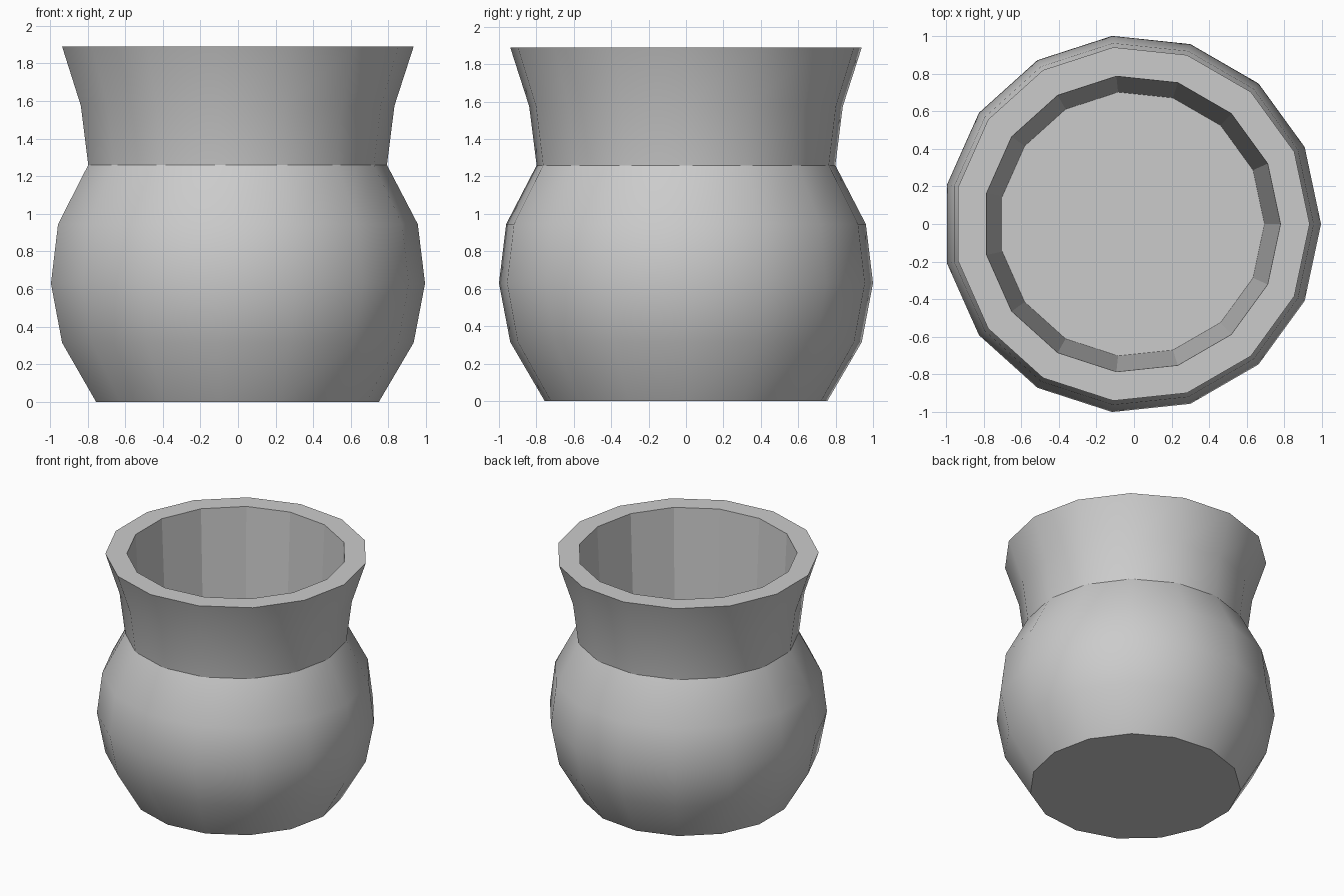
import bpy, bmesh
from math import cos, sin, tau

if "Cube" in bpy.data.objects:
    bpy.data.objects.remove(bpy.data.objects["Cube"])

SIDES = 15
OFFSET = -0.011  # odd-sided outline, centred on its extents
STEP = 0.315

# Outer wall radii from base to rim, evenly spaced in height
outer_radii = [0.76, 0.945, 1.0055, 0.967, 0.803, 0.843, 0.945]
NECK = 4
profile = [(r, i * STEP) for i, r in enumerate(outer_radii)]
TOP = len(profile) - 1
# Inner lip and inner floor
profile += [(0.79, TOP * STEP), (0.705, 0.14)]

bm = bmesh.new()
rings = [[bm.verts.new((r * cos(tau * k / SIDES) + OFFSET, r * sin(tau * k / SIDES), z))
          for k in range(SIDES)] for r, z in profile]

# Walls: smooth outside, faceted rim and inside
for i, (low, high) in enumerate(zip(rings, rings[1:])):
    for k in range(SIDES):
        n = (k + 1) % SIDES
        face = bm.faces.new((low[k], low[n], high[n], high[k]))
        face.smooth = i < TOP

# Base and inner floor
bm.faces.new(rings[0][::-1])
bm.faces.new(rings[-1])

# Crisp edges at base, neck and rim
for i in (0, NECK, TOP):
    for k in range(SIDES):
        bm.edges.get((rings[i][k], rings[i][(k + 1) % SIDES])).smooth = False

mesh = bpy.data.meshes.new("pot")
bm.to_mesh(mesh)
bm.free()
bpy.context.collection.objects.link(bpy.data.objects.new("pot", mesh))
